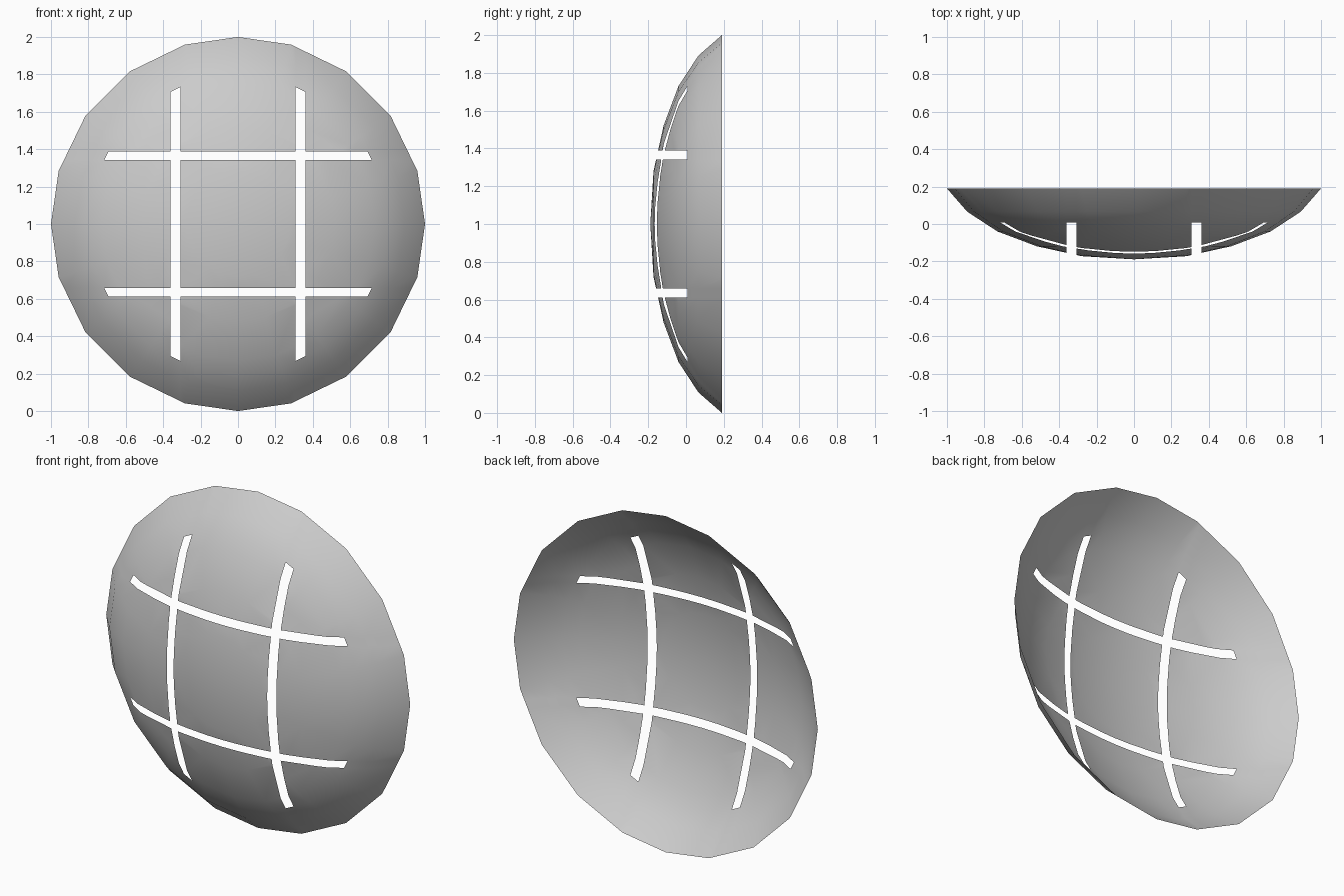
import bpy, bmesh
from math import sin, cos, radians
from mathutils import Vector

if "Cube" in bpy.data.objects:
    bpy.data.objects.remove(bpy.data.objects["Cube"])

# dome profile (radius, depth) and rim vertex angles for one quarter turn
PROFILE = [(1.0, 0.19), (0.892, 0.066), (0.73, -0.04), (0.52, -0.119), (0.28, -0.172)]
QUARTER = [0, 16.5, 35.3, 54.7, 73.5]
ANGLES = [radians(q * 90 + a) for q in range(4) for a in QUARTER]
APEX = -0.189
SLOT_X = (0.308, 0.36)     # vertical slots: distance from centre
SLOT_Z = (0.342, 0.388)    # horizontal slots: distance from centre
SLOT_END = 0.008           # slots stop at this depth

# lathed shallow shell, bulging toward the front
bm = bmesh.new()
rings = [[bm.verts.new((r * sin(a), y, 1 + r * cos(a))) for a in ANGLES] for r, y in PROFILE]
n = len(ANGLES)
for outer, inner in zip(rings, rings[1:]):
    for i in range(n):
        j = (i + 1) % n
        bm.faces.new((outer[i], outer[j], inner[j], inner[i]))
tip = bm.verts.new((0, APEX, 1))
for i in range(n):
    bm.faces.new((rings[-1][i], rings[-1][(i + 1) % n], tip))


def slice_at(co, no):
    bmesh.ops.bisect_plane(bm, geom=bm.verts[:] + bm.edges[:] + bm.faces[:],
                           dist=1e-5, plane_co=co, plane_no=no)


# slice along the slot borders
slice_at((0, SLOT_END, 0), (0, 1, 0))
for s in (-1, 1):
    for d in SLOT_X:
        slice_at((s * d, 0, 0), (1, 0, 0))
    for d in SLOT_Z:
        slice_at((0, 0, 1 + s * d), (0, 0, 1))


# remove the four crossing slots
def in_slot(face):
    c = face.calc_center_median()
    return c.y < SLOT_END and (SLOT_X[0] < abs(c.x) < SLOT_X[1]
                               or SLOT_Z[0] < abs(c.z - 1) < SLOT_Z[1])


bmesh.ops.delete(bm, geom=[f for f in bm.faces if in_slot(f)], context='FACES')

# front faces outward
for f in bm.faces:
    f.normal_update()
    if f.normal.dot(f.calc_center_median() - Vector((0, 1.3, 1))) < 0:
        f.normal_flip()
    f.smooth = True

mesh = bpy.data.meshes.new("slotted_dome")
bm.to_mesh(mesh)
bm.free()
dome = bpy.data.objects.new("slotted_dome", mesh)
bpy.context.collection.objects.link(dome)
